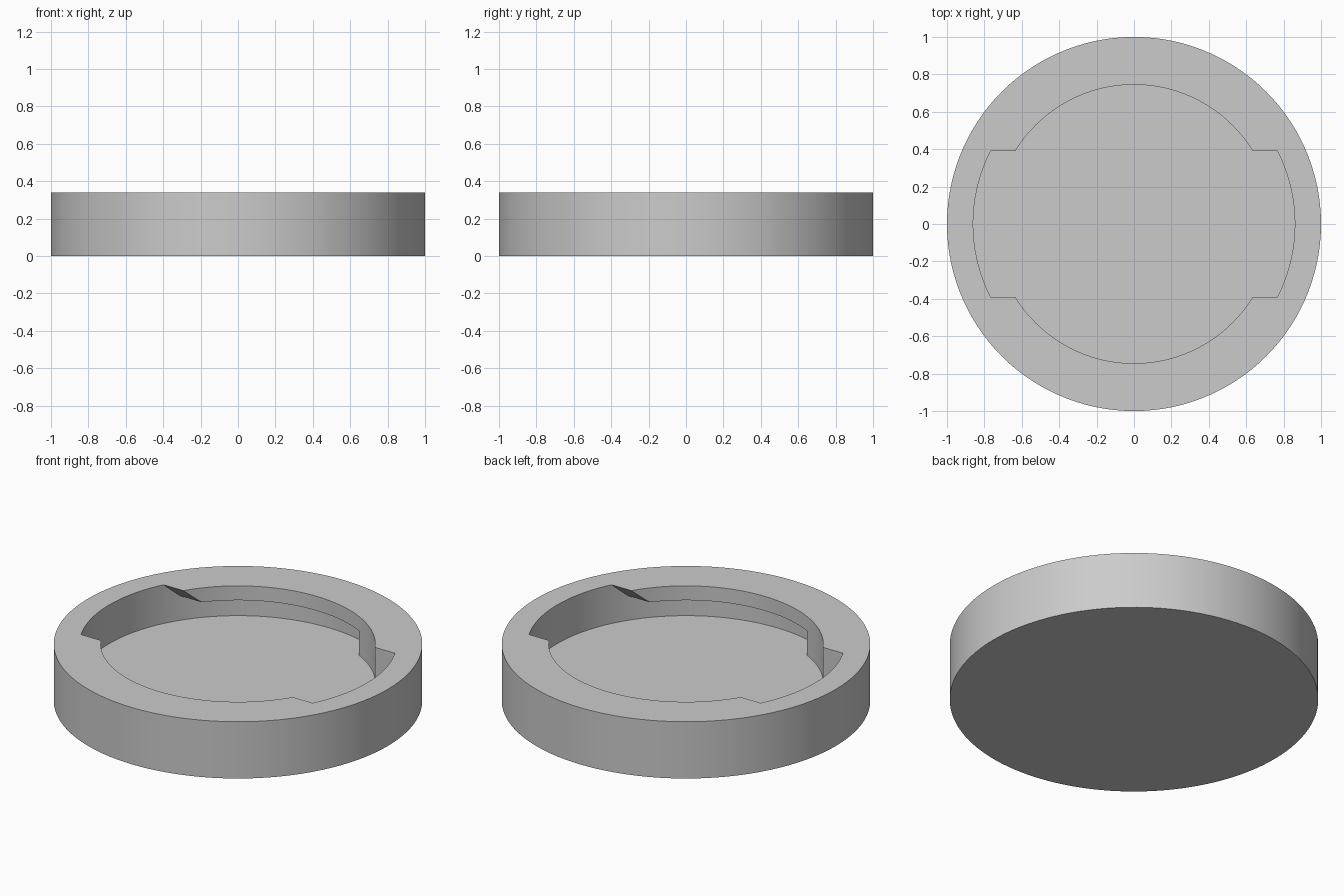
import bpy, bmesh, math
from mathutils import Vector, Matrix

if "Cube" in bpy.data.objects:
    bpy.data.objects.remove(bpy.data.objects["Cube"])

HEIGHT, FLOOR, LIP_Z = 0.34, 0.108, 0.254
R_OUT, R_CAVITY, R_MOUTH = 1.0, 0.86, 0.745
SLOT_Y = 0.39
STEP = 3  # degrees per facet


def arc(radius, a0, a1):
    """Arc points on a shared angular grid, with exact end points."""
    angles = [a0] + [a for a in range(0, 361, STEP) if a0 + 0.01 < a < a1 - 0.01] + [a1]
    return [(radius * math.cos(math.radians(a)), radius * math.sin(math.radians(a))) for a in angles]


def prism(name, outline, z0, z1, ramp=False, turn=0.0):
    bm = bmesh.new()
    base = bm.faces.new([bm.verts.new((x, y, z0)) for x, y in outline])
    top = bmesh.ops.extrude_face_region(bm, geom=[base])['geom']
    bmesh.ops.translate(bm, vec=(0, 0, z1 - z0), verts=[v for v in top if isinstance(v, bmesh.types.BMVert)])
    if ramp:  # sloped lead-in under the end of the lip
        cut = bmesh.ops.bisect_plane(bm, geom=bm.verts[:] + bm.edges[:] + bm.faces[:],
                                     plane_co=Vector((0, SLOT_Y, HEIGHT)),
                                     plane_no=Vector((0, 1, 1)).normalized(), clear_inner=True)
        edges = [e for e in cut['geom_cut'] if isinstance(e, bmesh.types.BMEdge)]
        edges = list({e for e in bm.edges if e.is_boundary} | set(edges))
        bmesh.ops.holes_fill(bm, edges=edges, sides=0)
    bmesh.ops.rotate(bm, cent=(0, 0, 0), matrix=Matrix.Rotation(turn, 3, 'Z'), verts=bm.verts)
    bmesh.ops.recalc_face_normals(bm, faces=bm.faces)
    me = bpy.data.meshes.new(name)
    bm.to_mesh(me)
    bm.free()
    ob = bpy.data.objects.new(name, me)
    bpy.context.collection.objects.link(ob)
    return ob


def subtract(target, cutter):
    mod = target.modifiers.new("cut", 'BOOLEAN')
    mod.operation, mod.solver, mod.object = 'DIFFERENCE', 'EXACT', cutter
    bpy.context.view_layer.objects.active = target
    bpy.ops.object.modifier_apply(modifier=mod.name)
    bpy.data.objects.remove(cutter)


def disc(radius):
    return arc(radius, 0, 360)[:-1]


# cavity volume, with the lips and stops left out of it
cavity = prism("cavity", disc(R_CAVITY), FLOOR, 0.45)
R_BACK = 0.95
inner = math.degrees(math.asin(SLOT_Y / R_MOUTH))
outer = math.degrees(math.asin(SLOT_Y / R_BACK))
lip_outline = arc(R_MOUTH, inner, 180 - inner) + arc(R_BACK, outer, 180 - outer)[::-1]
stop_outline = arc(R_MOUTH, inner, 63) + arc(R_BACK, outer, 63)[::-1]
for turn in (0, math.pi):
    subtract(cavity, prism("lip", lip_outline, LIP_Z, 0.5, ramp=True, turn=turn))
    subtract(cavity, prism("stop", stop_outline, 0.0, 0.5, turn=turn))

# round body with the locking cavity cut from the top
body = prism("cap_body", disc(R_OUT), 0, HEIGHT)
subtract(body, cavity)

grey = bpy.data.materials.new("plain grey")
grey.diffuse_color = (0.6, 0.6, 0.6, 1)
grey.use_nodes = True
grey.node_tree.nodes["Principled BSDF"].inputs["Base Color"].default_value = grey.diffuse_color
body.data.materials.clear()
body.data.materials.append(grey)
for p in body.data.polygons:
    p.material_index = 0

bpy.ops.object.select_all(action='DESELECT')
body.select_set(True)
bpy.context.view_layer.objects.active = body
bpy.ops.object.shade_smooth_by_angle(angle=math.radians(25))
